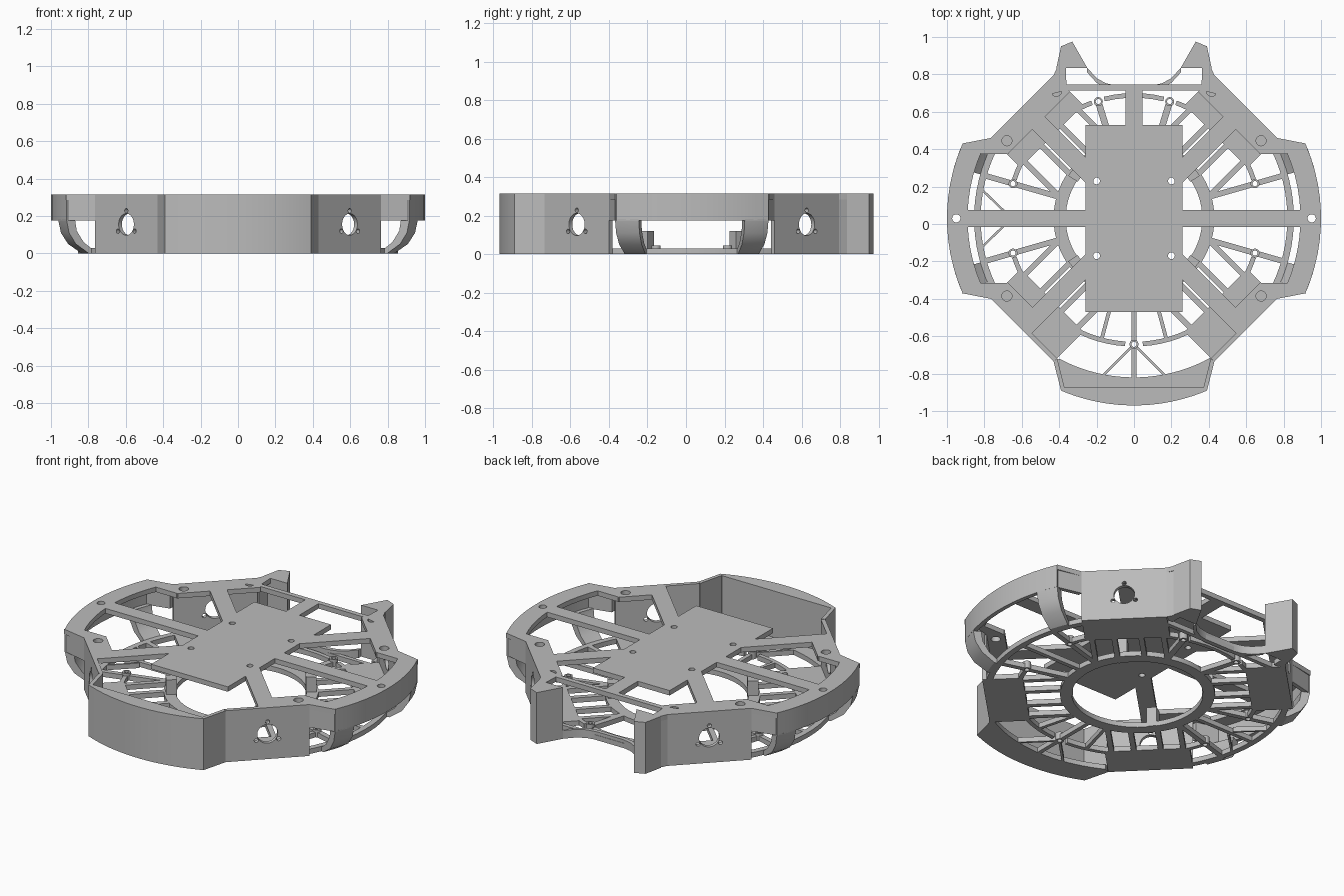
import bpy, bmesh
from math import sin, cos, radians, pi, hypot
from mathutils import Vector

if "Cube" in bpy.data.objects:
    bpy.data.objects.remove(bpy.data.objects["Cube"], do_unlink=True)

H = 0.315            # overall height
FLOOR = (0, 0.03)    # floor layer
DECK = (H - 0.03, H) # top plate layer
FULL = (0, H)
BAND = (0.175, H)    # side bumper height range
CY = 0.03            # chassis centre offset in y
BOTH = (1, -1)

grey = bpy.data.materials.new("plain_grey")
grey.use_nodes = True
grey.diffuse_color = (0.5, 0.5, 0.5, 1)
grey.node_tree.nodes["Principled BSDF"].inputs["Base Color"].default_value = (0.5, 0.5, 0.5, 1)
parts = []


def finish(name, bm):
    bmesh.ops.recalc_face_normals(bm, faces=bm.faces)
    me = bpy.data.meshes.new(name)
    bm.to_mesh(me)
    bm.free()
    me.materials.append(grey)
    ob = bpy.data.objects.new(name, me)
    ob.location.y = CY
    bpy.context.collection.objects.link(ob)
    parts.append(ob)
    return ob


def prism(name, pts, zr, sx=1, sy=1):
    """Flat outline extruded between two heights, optionally mirrored."""
    bm = bmesh.new()
    lo = [bm.verts.new((x * sx, y * sy, zr[0])) for x, y in pts]
    hi = [bm.verts.new((x * sx, y * sy, zr[1])) for x, y in pts]
    bm.faces.new(lo)
    bm.faces.new(hi)
    for i in range(len(pts)):
        j = (i + 1) % len(pts)
        bm.faces.new((lo[i], lo[j], hi[j], hi[i]))
    return finish(name, bm)


def beam(name, p, q, w, zr, sx=1, sy=1):
    p, q = Vector(p), Vector(q)
    d = (q - p).normalized()
    n = Vector((-d.y, d.x)) * w / 2
    return prism(name, [p + n, q + n, q - n, p - n], zr, sx, sy)


def sweep(name, prof, a0, a1, centre=(0, 0)):
    """Section of (radius, z) points turned about a vertical axis."""
    bm = bmesh.new()
    closed = abs(a1 - a0) >= 360
    n = max(3, int(abs(a1 - a0) / 4))
    if closed:
        n = 72 if prof[0][0] > 0.1 else 20
    rings = []
    for k in range(n if closed else n + 1):
        a = radians(a0 + (a1 - a0) * k / n)
        rings.append([bm.verts.new((centre[0] + r * cos(a), centre[1] + r * sin(a), z)) for r, z in prof])
    for k in range(n):
        A, B = rings[k], rings[(k + 1) % len(rings)]
        for i in range(len(prof)):
            j = (i + 1) % len(prof)
            bm.faces.new((A[i], A[j], B[j], B[i]))
    if not closed:
        bm.faces.new(rings[0])
        bm.faces.new(rings[-1])
    return finish(name, bm)


def band(name, r0, r1, zr, a0, a1, centre=(0, 0)):
    return sweep(name, [(r0, zr[0]), (r1, zr[0]), (r1, zr[1]), (r0, zr[1])], a0, a1, centre)


def drill(ob, centre, r, axis=(0, 0, 1)):
    """Cut a round hole and apply it."""
    bpy.ops.mesh.primitive_cylinder_add(vertices=24, radius=r, depth=0.2)
    cut = bpy.context.object
    cut.hide_render = True
    cut.location = (centre[0], centre[1] + CY, centre[2])
    cut.rotation_euler = Vector(axis).to_track_quat('Z', 'Y').to_euler()
    mod = ob.modifiers.new("hole", 'BOOLEAN')
    mod.operation, mod.solver, mod.object = 'DIFFERENCE', 'EXACT', cut
    bpy.context.view_layer.objects.active = ob
    bpy.ops.object.modifier_apply(modifier=mod.name)
    bpy.data.objects.remove(cut, do_unlink=True)


def dg(d, s):
    """Point at distance d along the diagonal and s across it."""
    return ((d + s) / 2 ** 0.5, (d - s) / 2 ** 0.5)


def polar(r, a):
    return (r * cos(radians(a)), r * sin(radians(a)))


def dbox(d0, d1, s0, s1):
    return [dg(d0, s0), dg(d1, s0), dg(d1, s1), dg(d0, s1)]


# Centre deck with four fixing holes
deck = prism("centre_deck", [(-.26, -.5), (.26, -.5), (.26, .5), (-.26, .5)], DECK)
for sx in BOTH:
    for sy in BOTH:
        drill(deck, (sx * .2, sy * .2, H), 0.018)

# Four diagonal motor corners
for sx in BOTH:
    for sy in BOTH:
        wall = prism("motor_wall", dbox(.82, .845, -.237, .237), FULL, sx, sy)
        x, y = dg(.83, 0)
        axis = (sx, sy, 0)
        drill(wall, (sx * x, sy * y, .155), .058, axis)
        for a in (90, 210, 330):
            u, v = polar(.073, a)
            x, y = dg(.83, u)
            drill(wall, (sx * x, sy * y, .155 + v), .012, axis)
        prism("deck_arm", dbox(.3, .83, -.048, .048), DECK, sx, sy)
        s0 = -.237 if sy > 0 else -.048
        strip = prism("corner_deck", dbox(.72, .845, s0, .237), DECK, sx, sy)
        for s in ((.187, -.187) if sy > 0 else (.187,)):
            x, y = dg(.774, s)
            drill(strip, (sx * x, sy * y, H), .027)
        prism("motor_floor", dbox(.62, .845, -.237, .237), FLOOR, sx, sy)
        for s in (-.2, -.075, .075, .2):
            beam("motor_floor_rib", dg(.38, s), dg(.63, s), .03, FLOOR, sx, sy)
        # Side shoulder joining corner to side bumper
        prism("shoulder_deck", [(.765, .43), (.92, .4), (.816, .345), (.67, .345)], DECK, sx, sy)
        prism("shoulder_wall", [(.765, .43), (.92, .393), (.91, .37), (.765, .405)], BAND, sx, sy)
        # Post on the inner ring
        prism("ring_post", [polar(.36, 33), polar(.42, 33), polar(.42, 42), polar(.36, 42)],
              (0, .12), sx, sy)

# Side bumpers, curved legs and side floor
LEG = [(1, .18), (.985, .11), (.945, .05), (.87, 0), (.82, 0), (.9, .06), (.94, .12), (.95, .18)]
for sx, mid in ((1, 0), (-1, 180)):
    rim = band("side_rim", .89, 1, DECK, mid - 23.5, mid + 23.5)
    wall = band("side_bumper", .975, 1, BAND, mid - 23.5, mid + 23.5)
    drill(rim, (sx * .95, 0, H), .022)
    for t in BOTH:
        sweep("side_leg", LEG, mid + t * 16, mid + t * 23.5)
        beam("side_spoke", polar(.41, t * 16), polar(.655, t * 16), .03, FLOOR, sx)
        beam("side_spoke", polar(.69, t * 16), polar(.84, t * 16), .03, FLOOR, sx)
        boss = (sx * polar(.673, 16)[0], t * polar(.673, 16)[1])
        band("side_boss", .014, .024, (0, .045), 0, 360, boss)
        band("side_arc", .66, .685, FLOOR, mid + t * 18, mid + t * 29)
        if sx < 0:
            beam("side_brace", (.675, .02 * t), (.83, .17 * t), .012, FLOOR, sx)
    band("side_floor_ring", .82, .855, FLOOR, mid - 30, mid + 30)
    beam("side_deck_arm", (.25, 0), (.9, 0), .09, DECK, sx)
    beam("side_centre_spoke", (.41, 0), (.84, 0), .025, FLOOR, sx)

# Inner floor ring
band("inner_ring", .365, .43, FLOOR, 0, 360)

# Front bumper, with a curved face and a flat back
outer = [polar(1, a) for a in range(-113, -66, 2)]
prism("front_bumper", [(-.39, -.92)] + outer + [(.39, -.92), (.37, -.905), (-.37, -.905)], FULL)
inner = [polar(.85, a) for a in range(-61, -120, -3)]
prism("front_floor", [(-.43, -.765), (-.39, -.92)] + outer + [(.39, -.92), (.43, -.765)] + inner, FLOOR)
for sx in BOTH:
    prism("front_side_wall", [(.43, -.765), (.39, -.92), (.37, -.91), (.41, -.75)], FULL, sx)
    beam("front_brace", (.01, -.685), (.165, -.84), .014, FLOOR, sx)
    beam("front_spoke", polar(.41, -75), polar(.67, -75), .02, FLOOR, sx)
beam("front_centre_spoke", (0, -.41), (0, -.655), .025, FLOOR)
beam("front_centre_spoke", (0, -.69), (0, -.86), .025, FLOOR)
band("front_boss", .014, .024, (0, .045), 0, 360, (0, -.673))
band("front_arc", .66, .685, FLOOR, -119, -94)
band("front_arc", .66, .685, FLOOR, -86, -61)

# Back: notch between two prongs
NOTCH = [(.25, .805), (.2, .75), (.15, .722), (.09, .71), (0, .71)]
for sx in BOTH:
    prism("back_prong", [(.415, .805), (.39, .92), (.33, .945), (.25, .805)], FULL, sx)
    prism("back_side_wall", [(.43, .765), (.405, .81), (.385, .81), (.4, .745)], FULL, sx)
    prism("back_side_deck", [(.43, .765), (.41, .81), (.365, .81), (.36, .685), (.46, .66)], DECK, sx)
    prism("notch_shelf", NOTCH + [(x, y - .025) for x, y in reversed(NOTCH)], (0, .05), sx)
    beam("back_floor_edge", (.385, .74), (.385, .81), .035, FLOOR, sx)
    beam("back_spoke", polar(.41, 73), polar(.635, 73), .035, FLOOR, sx)
    bx, by = polar(.653, 73)
    band("back_boss", .014, .024, (0, .045), 0, 360, (sx * bx, by))
    a = 90 - sx * 20
    band("back_arc", .645, .67, FLOOR, a, 90 - sx * 31)
    band("back_arc", .645, .67, FLOOR, 90, 90 - sx * 14)
beam("back_deck_bar", (-.4, .7), (.4, .7), .03, DECK)
beam("back_floor_bar", (-.4, .7), (.4, .7), .025, FLOOR)
beam("back_deck_arm", (0, .48), (0, .7), .09, DECK)

# Smooth the curved surfaces only
bpy.ops.object.select_all(action='DESELECT')
for ob in parts:
    ob.select_set(True)
bpy.context.view_layer.objects.active = parts[0]
bpy.ops.object.shade_smooth_by_angle(angle=radians(25))
